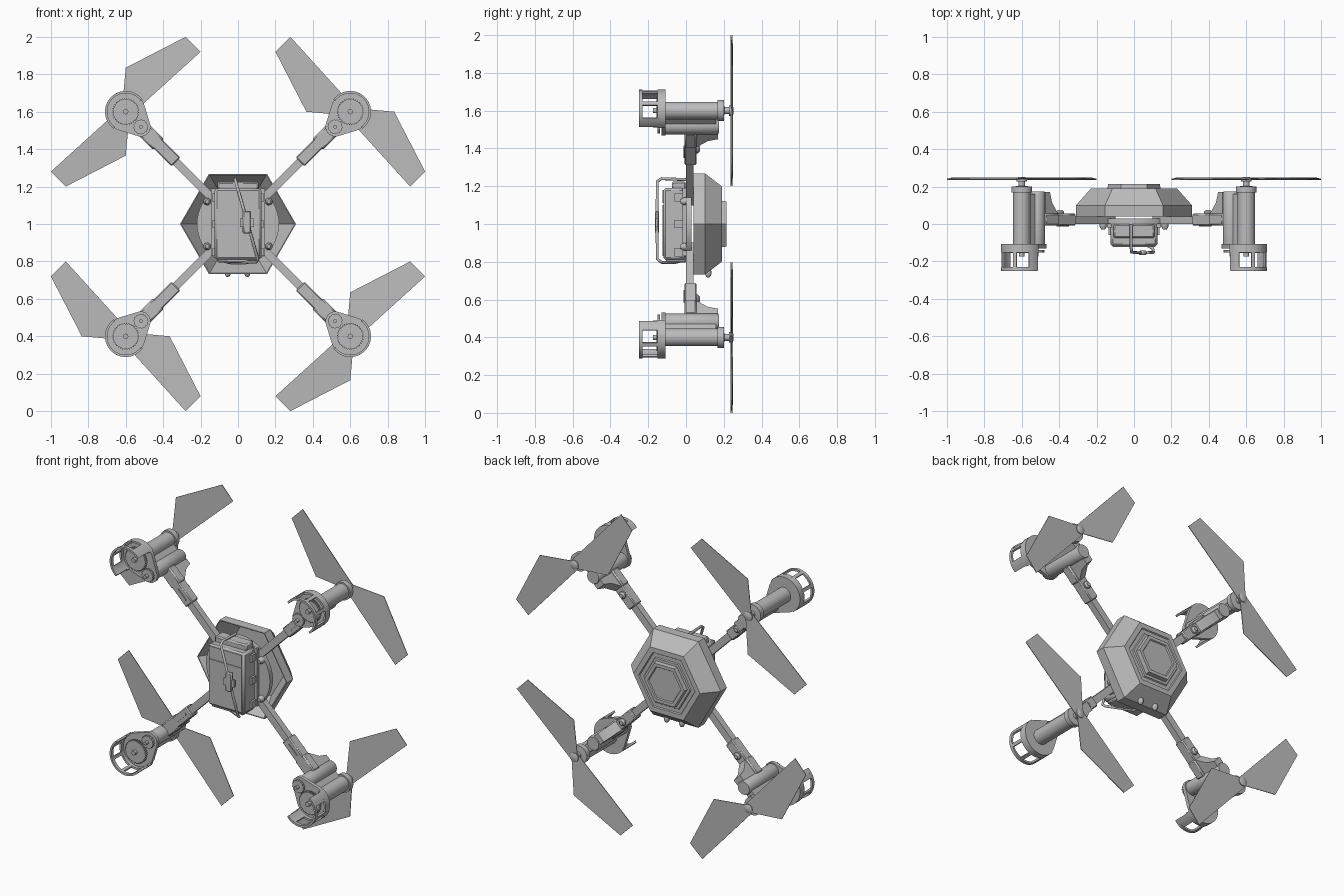
import bpy, bmesh
from math import sin, cos, radians, pi

cube = bpy.data.objects.get("Cube")
if cube:
    bpy.data.objects.remove(cube)

GREY = (0.5, 0.5, 0.5, 1)
grey = bpy.data.materials.new("plain_grey")
grey.use_nodes = True
grey.diffuse_color = GREY
grey.node_tree.nodes["Principled BSDF"].inputs["Base Color"].default_value = GREY


# Plan frame: a = across, b = up from the middle, h = depth towards the back
def loft(name, rings, turn=0):
    """Skin a stack of plan rings, cap both ends and turn it about the depth axis."""
    c, s = cos(radians(turn)), sin(radians(turn))
    bm = bmesh.new()
    loops = [[bm.verts.new((a * c - b * s, h, a * s + b * c + 1)) for a, b, h in ring]
             for ring in rings]
    for low, high in zip(loops, loops[1:]):
        for i in range(len(low)):
            j = (i + 1) % len(low)
            bm.faces.new((low[i], low[j], high[j], high[i]))
    bm.faces.new(loops[0])
    bm.faces.new(loops[-1])
    bmesh.ops.recalc_face_normals(bm, faces=bm.faces)
    mesh = bpy.data.meshes.new(name)
    bm.to_mesh(mesh)
    bm.free()
    mesh.materials.append(grey)
    mesh.shade_smooth()
    mesh.set_sharp_from_angle(angle=radians(32))
    obj = bpy.data.objects.new(name, mesh)
    bpy.context.scene.collection.objects.link(obj)
    return obj


def prism(name, outline, h0, h1, turn=0):
    return loft(name, [[(a, b, h) for a, b in outline] for h in (h0, h1)], turn)


def arc(r, start, end, n, centre=(0, 0)):
    return [(centre[0] + r * cos(radians(start + (end - start) * i / n)),
             centre[1] + r * sin(radians(start + (end - start) * i / n)))
            for i in range(n + 1)]


def lathe(name, profile, centre=(0, 0), turn=0, n=28):
    """Rings of (radius, depth) around a centre."""
    return loft(name, [[(a, b, h) for a, b in arc(r, 0, 360, n, centre)[:-1]]
                       for r, h in profile], turn)


def box(name, a0, a1, b0, b1, h0, h1, turn=0, bevel=0):
    obj = prism(name, [(a0, b0), (a1, b0), (a1, b1), (a0, b1)], h0, h1, turn)
    if bevel:
        mod = obj.modifiers.new("soft_edges", 'BEVEL')
        mod.width, mod.segments = bevel, 1
    return obj


def sector(name, r0, r1, start, end, centre, h0, h1, turn):
    n = max(3, int((end - start) / 9))
    outline = arc(r1, start, end, n, centre) + arc(r0, end, start, n, centre)
    return prism(name, outline, h0, h1, turn)


def gear(name, r, teeth, centre, h0, h1, turn):
    outline = []
    for i in range(teeth * 4):
        rad = r if i % 4 < 2 else r * 0.92
        t = 2 * pi * i / (teeth * 4)
        outline.append((centre[0] + rad * cos(t), centre[1] + rad * sin(t)))
    return prism(name, outline, h0, h1, turn)


# Hollow hexagonal body with its round mounting plate
lathe("body_shell", [(0.215, 0.175), (0.304, 0.04), (0.31, 0.04), (0.31, 0.10),
                     (0.23, 0.19), (0.195, 0.19), (0.19, 0.183), (0.165, 0.183),
                     (0.16, 0.19), (0.142, 0.19), (0.138, 0.215), (0.115, 0.215),
                     (0.11, 0.208)], n=6)
lathe("mounting_plate", [(0.22, 0.0), (0.22, 0.03)], n=48)

# Battery pack, end caps, cover panels and side rails
box("battery_pack", -0.125, 0.125, -0.19, 0.19, -0.12, 0.005, bevel=0.012)
box("battery_top_cap", -0.11, 0.11, 0.18, 0.225, -0.075, 0.0, bevel=0.008)
box("battery_bottom_cap", -0.11, 0.11, -0.205, -0.18, -0.105, 0.0, bevel=0.006)
for side, word in ((-1, "right"), (1, "left")):
    lo, hi = sorted((side * 0.008, side * 0.112))
    box(f"cover_panel_{word}", lo, hi, -0.17, 0.10, -0.124, -0.11)
    lo, hi = sorted((side * 0.12, side * 0.145))
    box(f"side_rail_{word}", lo, hi, -0.17, 0.19, -0.018, 0.002)
    lo, hi = sorted((side * 0.12, side * 0.137))
    for b in (-0.15, 0.0, 0.14):
        box(f"side_clip_{word}", lo, hi, b - 0.022, b + 0.022, -0.06, 0.0)
    for b in (-0.12, 0.12):
        lathe(f"plate_screw_{word}", [(0.02, 0.0), (0.02, -0.012), (0.01, -0.03)],
              (side * 0.165, b), n=16)
box("top_lid", -0.112, 0.112, 0.11, 0.18, -0.124, -0.11)

# Cable running over the pack with a connector in the middle
curve = bpy.data.curves.new("battery_cable", 'CURVE')
curve.dimensions = '3D'
curve.bevel_depth = 0.008
curve.bevel_resolution = 2
path = [(-0.015, 0.0, 1.235), (-0.015, -0.13, 1.24), (-0.012, -0.152, 1.225),
        (0.05, -0.154, 1.01), (0.105, -0.152, 0.815), (0.10, -0.13, 0.797),
        (-0.05, -0.06, 0.795), (-0.05, -0.01, 0.81)]
spline = curve.splines.new('POLY')
spline.points.add(len(path) - 1)
for point, co in zip(spline.points, path):
    point.co = (*co, 1)
curve.materials.append(grey)
bpy.context.scene.collection.objects.link(bpy.data.objects.new("battery_cable", curve))
box("cable_connector", 0.025, 0.07, -0.05, 0.07, -0.165, -0.143, bevel=0.006)
box("connector_latch", 0.012, 0.085, -0.015, 0.03, -0.161, -0.147)

# Two domed lamps low on the sloping edge of the shell
for a in (-0.055, 0.05):
    bpy.ops.mesh.primitive_uv_sphere_add(segments=16, ring_count=10, radius=0.017,
                                         location=(a, 0.118, 0.742))
    lamp = bpy.context.object
    lamp.name = "lamp"
    lamp.scale.z = 1.5
    lamp.data.materials.append(grey)
    lamp.data.shade_smooth()

# Four arms, each with a motor, gears, guard and propeller
ROTOR, MOTOR = (0.849, 0), (0.735, 0)
BLADE = [(-0.02, 0.015, 0.238), (0.0, 0.235, 0.245), (0.32, 0.4, 0.243),
         (0.4, 0.32, 0.236), (0.025, -0.02, 0.236)]
corners = {"upper_left": 45, "upper_right": 135, "lower_right": 225, "lower_left": 315}
for corner, turn in corners.items():
    def tag(part):
        return f"{part}_{corner}"

    box(tag("arm"), 0.16, 0.53, -0.022, 0.022, 0.0, 0.04, turn)
    box(tag("arm_clamp"), 0.47, 0.62, -0.033, 0.033, -0.008, 0.055, turn, 0.006)
    box(tag("clamp_slot"), 0.50, 0.58, -0.007, 0.007, -0.014, 0.0, turn)
    box(tag("neck"), 0.60, 0.71, -0.04, 0.04, -0.008, 0.055, turn, 0.008)
    lathe(tag("clamp_knob"), [(0.022, 0.05), (0.022, 0.064), (0.012, 0.074)],
          (0.56, 0), turn, 16)

    # Sloping web that holds the motor
    web = [(0.60, 0.05), (0.70, 0.05), (0.70, 0.17), (0.665, 0.17), (0.65, 0.115)]
    loft(tag("motor_web"), [[(a, b, h) for a, h in web] for b in (-0.03, 0.03)], turn)
    lathe(tag("motor"), [(0.042, -0.12), (0.045, -0.11), (0.045, 0.165), (0.04, 0.175)],
          MOTOR, turn)
    box(tag("tube_bridge"), 0.735, 0.849, -0.024, 0.024, -0.11, 0.16, turn)
    lathe(tag("rotor_tube"), [(0.047, -0.12), (0.047, 0.168), (0.056, 0.168),
                              (0.056, 0.2), (0.018, 0.203), (0.018, 0.25)], ROTOR, turn)

    # Gear housing with gears on its outer face
    teardrop = arc(0.106, -122, 122, 26, ROTOR) + arc(0.052, 122, 238, 12, MOTOR)
    prism(tag("gear_housing"), teardrop, -0.13, -0.108, turn)
    gear(tag("main_gear"), 0.072, 36, ROTOR, -0.155, -0.138, turn)
    gear(tag("motor_gear"), 0.04, 14, MOTOR, -0.152, -0.138, turn)
    for part, centre, r in (("main_axle", ROTOR, 0.014), ("motor_axle", MOTOR, 0.01)):
        lathe(tag(part), [(r, -0.175), (r, -0.12)], centre, turn, 14)

    # Open curved guard: base band, rim and posts
    sector(tag("guard_base"), 0.099, 0.111, -100, 100, ROTOR, -0.152, -0.108, turn)
    sector(tag("guard_rim"), 0.099, 0.111, -95, 95, ROTOR, -0.25, -0.23, turn)
    for start, end in ((-97, -66), (-30, -20), (20, 30), (66, 97)):
        sector(tag("guard_post"), 0.099, 0.111, start, end, ROTOR, -0.248, -0.14, turn)

    # Two-bladed propeller; neighbouring rotors are a quarter turn apart
    ca, cb = ROTOR[0] * cos(radians(turn)), ROTOR[0] * sin(radians(turn))
    quarter = corner in ("upper_left", "lower_right")
    for flip in (1, -1):
        ring = []
        for a, b, h in BLADE:
            if quarter:
                a, b = -b, a
            ring.append((ca + flip * a, cb + flip * b, h))
        loft(tag("propeller_blade"), [ring, [(a, b, h + 0.004) for a, b, h in ring]])
    lathe(tag("propeller_hub"), [(0.028, 0.228), (0.028, 0.246), (0.016, 0.252)],
          ROTOR, turn, 18)
